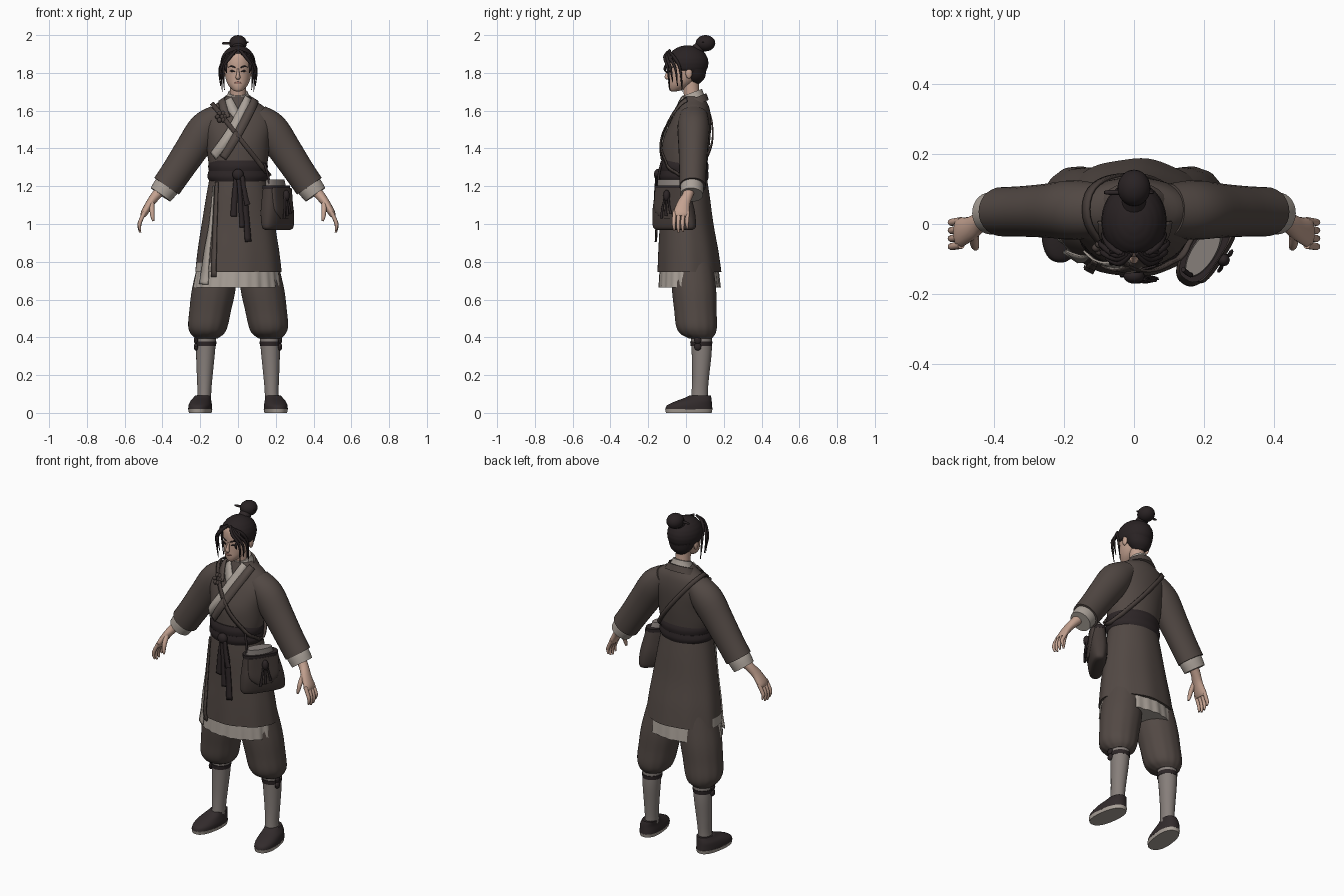
import bpy, bmesh, math
from mathutils import Vector, Matrix
from mathutils.bvhtree import BVHTree

def mat(name, r, g, b):
    m = bpy.data.materials.new(name)
    m.diffuse_color = (r, g, b, 1)
    return m

COAT = mat("coat_brown", .085, .066, .058)
DARK = mat("dark_sash", .026, .019, .020)
HAIR = mat("hair_black", .022, .016, .017)
LINEN = mat("linen_white", .40, .355, .315)
SOCK = mat("legging_grey", .24, .21, .195)
SKIN = mat("skin", .55, .36, .28)
LIP = mat("lips", .33, .15, .12)
BAG = mat("bag_brown", .062, .047, .042)
SHOE = mat("shoe_dark", .032, .024, .025)
shapes = {}

def spline(pts, sub):
    # Catmull-Rom interpolation of tuples of any length
    out, L = [], len(pts) - 1
    for i in range(L):
        a, b, c, d = (pts[max(0, min(L, i + k))] for k in (-1, 0, 1, 2))
        for j in range(sub):
            t = j / sub
            out.append([.5 * (2*q + (r-p)*t + (2*p-5*q+4*r-s)*t*t + (3*q-p-3*r+s)*t**3)
                        for p, q, r, s in zip(a, b, c, d)])
    return out + [list(pts[-1])]

def make(name, verts, faces, m):
    me = bpy.data.meshes.new(name)
    bm = bmesh.new()
    vs = [bm.verts.new(v) for v in verts]
    for f in faces:
        bm.faces.new([vs[i] for i in f])
    bmesh.ops.recalc_face_normals(bm, faces=bm.faces)
    bm.to_mesh(me)
    bm.free()
    me.materials.append(m)
    ob = bpy.data.objects.new(name, me)
    bpy.context.collection.objects.link(ob)
    shapes[name] = (verts, faces)
    return ob

def loft(name, rings, m, n=36, sub=4, path=False, e=1, M=None, wave=0, k=15):
    # rings: x, y, z, radius a, radius b; horizontal, or square to the path
    R = spline(rings, sub)
    verts = []
    for i, (x, y, z, a, b) in enumerate(R):
        A, B = Vector((1, 0, 0)), Vector((0, 1, 0))
        if path:
            t = (Vector(R[min(i+1, len(R)-1)][:3]) - Vector(R[max(i-1, 0)][:3])).normalized()
            B = (B - t * t.y).normalized() if abs(t.y) < .98 else Vector((0, 0, 1))
            A = B.cross(t)
        for j in range(n):
            u = 2 * math.pi * j / n
            c, s = math.cos(u), math.sin(u)
            w = 1 + wave * i / len(R) * (math.cos(k*u) + .6 * math.cos((k//2)*u + 1))
            p = Vector((x, y, z)) + A * (a*w*math.copysign(abs(c)**e, c)) + B * (b*w*math.copysign(abs(s)**e, s))
            verts.append(M @ p if M else p)
    faces = [(i*n+j, i*n+(j+1) % n, (i+1)*n+(j+1) % n, (i+1)*n+j)
             for i in range(len(R)-1) for j in range(n)]
    faces += [tuple(range(n)), tuple(range((len(R)-1)*n, len(R)*n))]
    return make(name, verts, faces, m)

def tube(name, pts, m, n=10, sub=4):
    return loft(name, pts, m, n, sub, path=True)

def ball(name, c, r, m, seg=24):
    return loft(name, [(c[0], c[1], c[2] - r[2]*math.cos(math.pi*i/12), max(.0005, r[0]*math.sin(math.pi*i/12)),
                        max(.0005, r[1]*math.sin(math.pi*i/12))) for i in range(13)], m, seg, 1)

def bvh(*names):
    V, F = [], []
    for nm in names:
        v, f = shapes[nm]
        F += [[i + len(V) for i in q] for q in f]
        V += v
    return BVHTree.FromPolygons(V, F)

def ribbon(name, P, N, W, m, closed=False, th=.006):
    verts, L = [], len(P)
    for i in range(L):
        a, b = (P[i-1], P[(i+1) % L]) if closed else (P[max(0, i-1)], P[min(L-1, i+1)])
        s = (b - a).cross(N[i]).normalized() * W[i] / 2
        verts += [P[i] - s, P[i] + s]
    faces = [(2*i, 2*i+1, (2*i+3) % (2*L), (2*i+2) % (2*L)) for i in range(L if closed else L-1)]
    ob = make(name, verts, faces, m)
    md = ob.modifiers.new("thickness", 'SOLIDIFY')
    md.thickness, md.offset = th, 0
    return ob

def drape(name, tree, pts, m, off=.004, sub=8, th=.006):
    # pts: x, z, width laid on the front of a surface
    P, N, W = [], [], []
    for x, z, w in spline(pts, sub):
        hit, nor = tree.ray_cast(Vector((x, -2, z)), Vector((0, 1, 0)))[:2]
        if hit:
            nor = nor if nor.y < 0 else -nor
            P.append(hit + nor * off); N.append(nor); W.append(w)
    return ribbon(name, P, N, W, m, th=th)

# coat: body, skirt, underskirt
loft("coat_body", [(0, -.01, 1.27, .145, .115), (0, -.005, 1.35, .16, .122), (0, .003, 1.44, .168, .125),
     (0, .025, 1.54, .185, .108), (0, .04, 1.61, .15, .085), (0, .04, 1.65, .095, .068),
     (0, .038, 1.675, .062, .055)], COAT, 48)
skirt = loft("coat_skirt", [(0, -.01, 1.27, .146, .116), (0, -.005, 1.15, .168, .13), (0, .003, 1.0, .193, .142),
     (0, .012, .86, .215, .158), (0, .018, .745, .228, .168)], COAT, 72, 8, wave=.012, k=9)
under = loft("underskirt", [(0, .01, .98, .17, .12), (0, .015, .8, .21, .15), (-.004, .018, .665, .23, .162)],
     LINEN, 120, 6, wave=.02, k=23)
skirt.data.materials.append(LINEN)
for p in skirt.data.polygons:   # shorter side panel at the slit
    if p.center.x < -.14 and p.center.y < .06 and p.center.z < .80:
        p.material_index = 1

# sleeves, cuffs, forearms, hands (both sides)
for s, side in ((1, "left"), (-1, "right")):
    tube("sleeve_" + side, [(s*.10, .04, 1.575, .065, .075), (s*.17, .04, 1.505, .092, .085), (s*.25, .038, 1.39, .087, .077),
         (s*.32, .036, 1.285, .081, .072), (s*.378, .035, 1.2, .079, .07)], COAT, 28)
    tube("cuff_" + side, [(s*.36, .033, 1.22, .066, .06), (s*.385, .032, 1.19, .068, .062), (s*.41, .03, 1.155, .063, .06)], LINEN, 28)
    tube("palm_" + side, [(s*.39, .025, 1.2, .032, .032), (s*.435, .008, 1.15, .026, .028), (s*.465, -.012, 1.11, .022, .034),
         (s*.495, -.024, 1.06, .019, .042), (s*.503, -.026, 1.04, .013, .038)], SKIN, 16)
    for i in range(4):
        y, d = -.06 + .023*i, (.01, 0, .004, .02)[i]
        tube(f"finger_{side}_{i}", [(s*.493, y, 1.065, .011, .011), (s*.517, y-.004, 1.015, .0105, .0105),
             (s*.522, y-.004, .98+d, .009, .009), (s*.517, y-.002, .955+d, .005, .005)], SKIN)
    tube("thumb_" + side, [(s*.457, -.03, 1.11, .014, .014), (s*.455, -.055, 1.07, .013, .013),
         (s*.452, -.066, 1.035, .010, .010), (s*.448, -.068, 1.015, .005, .005)], SKIN)

    # trousers, leggings, ties, shoes
    loft("trouser_" + side, [(s*.105, .03, .82, .10, .11), (s*.128, .042, .66, .115, .117), (s*.148, .05, .54, .11, .112),
         (s*.16, .056, .46, .104, .108), (s*.163, .063, .42, .088, .093), (s*.168, .075, .395, .06, .062)],
         COAT, 60, 6, wave=.016, k=13)
    loft("legging_" + side, [(s*.168, .08, .42, .054, .056), (s*.172, .083, .32, .05, .053), (s*.176, .078, .2, .042, .045),
         (s*.178, .073, .12, .037, .043), (s*.18, .07, .06, .038, .045)], SOCK, 24)
    loft("legging_tie_" + side, [(s*.17, .081, .355, .054, .057), (s*.17, .081, .378, .056, .059)], DARK, 24, 1)
    for z in (.35, .385):
        ball(f"tie_knot_{side}_{z}", (s*.222, .062, z), (.012, .02, .02), DARK, 10)
    M = Matrix.Translation((s*.2, .015, 0)) @ Matrix.Rotation(s*.13, 4, 'Z')
    loft("sole_" + side, [(0, 0, 0, .057, .122), (0, 0, .02, .061, .126)], LINEN, 36, 1, e=.85, M=M)
    loft("shoe_" + side, [(0, 0, .018, .061, .126), (0, .004, .04, .06, .12), (0, .026, .062, .054, .096),
         (-s*.004, .05, .08, .046, .07), (-s*.008, .062, .093, .042, .055)], SHOE, 36, e=.88, M=M)

body = bvh("coat_body", "coat_skirt", "underskirt")

# crossed collars on the chest
drape("collar_under", body, [(-.05, 1.66, .04), (-.03, 1.61, .05), (.01, 1.55, .04)], LINEN, .004)
drape("collar_over", body, [(.05, 1.665, .04), (.025, 1.6, .05), (-.04, 1.48, .05), (-.125, 1.36, .05)], LINEN, .008)
drape("coat_lapel_over", body, [(.085, 1.65, .04), (.065, 1.6, .045), (0, 1.475, .045), (-.075, 1.35, .04)], COAT, .012)
drape("coat_lapel_under", body, [(-.082, 1.652, .035), (-.075, 1.61, .04), (-.055, 1.56, .03)], COAT, .010)
drape("slit_lining", body, [(-.125, 1.2, .006), (-.14, 1.0, .022), (-.16, .85, .04), (-.178, .68, .055)], LINEN, .006)
drape("slit_edge", body, [(-.105, 1.22, .02), (-.115, 1.0, .025), (-.125, .72, .03)], COAT, .012)

# stand collar round the neck
collar = loft("neck_collar", [(0, .04, 1.645, .075, .062), (0, .036, 1.675, .06, .055), (0, .035, 1.695, .052, .05)], LINEN, 32)
for v in collar.data.vertices:
    v.co.z += (v.co.y - .03) * .38
coat_collar = loft("coat_neck_band", [(0, .045, 1.625, .10, .075), (0, .042, 1.665, .076, .066)], COAT, 32)
for v in coat_collar.data.vertices:
    v.co.z += (v.co.y - .04) * .4

# waist sash, knot and hanging tails
loft("sash_lower", [(0, -.01, 1.225, .15, .122), (0, -.01, 1.25, .162, .13), (0, -.01, 1.28, .156, .127)], DARK, 48)
loft("sash_upper", [(0, -.01, 1.27, .152, .124), (0, -.01, 1.305, .158, .13), (0, -.01, 1.335, .15, .122)], DARK, 48)
ball("sash_knot", (0, -.148, 1.262), (.03, .022, .03), DARK)
for i, (a, b, z, w) in enumerate([(-.01, -.022, 1.04, .034), (.01, .05, .905, .034), (.0, .02, .98, .026), (.02, .045, 1.1, .03)]):
    drape(f"sash_tail_{i}", body, [(a, 1.25, .022), ((a+b)/2, 1.15, w*.85), (b, z, w)], DARK, .014 + .006*i)

# shoulder strap: a loop found by casting rays in a slanted plane
wrap = bvh("coat_body", "coat_skirt", "sleeve_right", "sash_lower", "sash_upper")
e, c = Vector((-.31, 0, .39)).normalized(), Vector((.02, .02, 1.44))
P, N = [], []
for i in range(72):
    u = 2 * math.pi * i / 72
    d = e * math.cos(u) + Vector((0, math.sin(u), 0))
    hit = wrap.ray_cast(c + d * .36, -d)[0]
    if hit:
        P.append(hit + d * .012); N.append(d)
ribbon("bag_strap", P, N, [.024] * len(P), BAG, True, .008)
for i in range(6):   # knotted ornament on the strap
    u = i * math.pi / 3
    ball(f"strap_flower_{i}", (-.088 + .02*math.cos(u), -.068 + .012*math.sin(u), 1.567 + .02*math.sin(u)), (.013, .012, .013), BAG, 10)

# satchel on the hip
M = Matrix.Translation((.205, -.07, 0)) @ Matrix.Rotation(math.radians(57), 4, 'Z')
loft("bag", [(.01, 0, .968, .105, .022), (.01, 0, .985, .128, .04), (.006, 0, 1.06, .124, .052), (0, 0, 1.14, .108, .048),
     (-.005, 0, 1.2, .095, .042)], BAG, 40, e=.7, M=M)
loft("bag_inner_pouch", [(-.01, 0, 1.19, .085, .036), (-.015, 0, 1.235, .076, .032)], SOCK, 32, 2, M=M)
loft("bag_rim", [(-.005, 0, 1.185, .10, .046), (-.005, 0, 1.205, .10, .046)], DARK, 40, 1, e=.7, M=M)
loft("bag_flap", [(0, -.044, 1.03, .04, .012), (0, -.04, 1.07, .085, .018), (0, -.034, 1.13, .092, .019), (0, -.03, 1.19, .09, .018)],
     BAG, 32, e=.7, M=M)
for i in range(3):
    x = -.03 + .03*i
    loft(f"bag_tassel_{i}", [(x, -.066, 1.03 + .012*i, .009, .006), (x*.7, -.066, 1.09, .006, .006), (x*.3, -.058, 1.15, .006, .006)],
         DARK, 8, M=M)
ball("bag_toggle", M @ Vector((0, -.06, 1.15)), (.018, .018, .03), DARK, 12)
tube("bag_hanger_front", [(.14, -.13, 1.32, .007, .007), (.16, -.145, 1.25, .007, .007), (.165, -.14, 1.17, .007, .007)], DARK, 8)

# neck, head and ears
loft("neck", [(0, .045, 1.62, .05, .048), (0, .03, 1.69, .042, .042), (0, .022, 1.77, .042, .045)], SKIN, 24)
loft("head", [(0, -.065, 1.702, .012, .012), (0, -.055, 1.709, .028, .032), (0, -.035, 1.733, .05, .058), (0, -.018, 1.765, .064, .075),
     (0, -.005, 1.81, .072, .088), (0, .0, 1.86, .077, .094), (0, .003, 1.9, .07, .085), (0, .005, 1.935, .03, .04)], SKIN, 40, 5)
tube("nose", [(0, -.09, 1.822, .005, .006), (0, -.099, 1.79, .009, .011), (0, -.101, 1.776, .013, .012), (0, -.092, 1.77, .009, .006)], SKIN)
face = bvh("head")
for s, side in ((1, "left"), (-1, "right")):
    drape("eye_" + side, face, [(s*.016, 1.806, .004), (s*.029, 1.81, .010), (s*.044, 1.809, .003)], HAIR, .001, 4, .003)
    drape("brow_" + side, face, [(s*.013, 1.828, .006), (s*.034, 1.835, .007), (s*.052, 1.83, .002)], HAIR, .001, 4, .003)
    ball("ear_" + side, (s*.078, .015, 1.8), (.01, .018, .03), SKIN, 12)
drape("mouth", face, [(-.02, 1.745, .003), (-.006, 1.748, .010), (.006, 1.748, .010), (.02, 1.745, .003)], LIP, .001, 4, .003)

# hair cap opened at the face, bun, pin and loose locks
cap = ball("hair_cap", (0, .008, 1.852), (.093, .111, .094), HAIR, 64)
bm = bmesh.new()
bm.from_mesh(cap.data)
bmesh.ops.subdivide_edges(bm, edges=bm.edges, cuts=2, use_grid_fill=True)
gone = []
for f in bm.faces:
    x, y, z = f.calc_center_median()
    if (y < -.03 and z < 1.905 - 9 * x * x) or z < 1.775 or (y < .03 and z < 1.815):
        gone.append(f)
bmesh.ops.delete(bm, geom=gone, context='FACES')
bm.to_mesh(cap.data)
bm.free()
md = cap.modifiers.new("thickness", 'SOLIDIFY')
md.thickness, md.offset = .012, -1
loft("nape_hair", [(0, .045, 1.745, .03, .03), (0, .045, 1.775, .062, .055), (0, .03, 1.82, .082, .078)], HAIR, 32)
ball("bun", (0, .103, 1.957), (.047, .052, .043), HAIR)
tube("bun_tie", [(0, .055, 1.915, .036, .036), (0, .075, 1.935, .032, .032)], DARK, 20)
tube("hair_pin", [(-.085, .09, 1.957, .004, .004), (-.06, .09, 1.957, .007, .007), (.055, .09, 1.962, .004, .004)], DARK, 8)
for s, side in ((1, "left"), (-1, "right")):
    for i, (x, y, z) in enumerate([(.072, -.085, 1.71), (.086, -.07, 1.75), (.092, -.045, 1.73), (.06, -.1, 1.8), (.083, -.02, 1.70)]):
        tube(f"lock_{side}_{i}", [(s*.008*(i+1), -.085, 1.922-.004*i, .006, .006), (s*(.04+.007*i), -.112+.012*i, 1.885, .009, .009),
             (s*(x+.004), y-.012, 1.825, .007, .007), (s*x, y, z, .002, .002)], HAIR, 8)

for ob in bpy.context.scene.objects:
    ob.select_set(True)
bpy.context.view_layer.objects.active = cap
bpy.ops.object.shade_smooth_by_angle(angle=math.radians(50))
